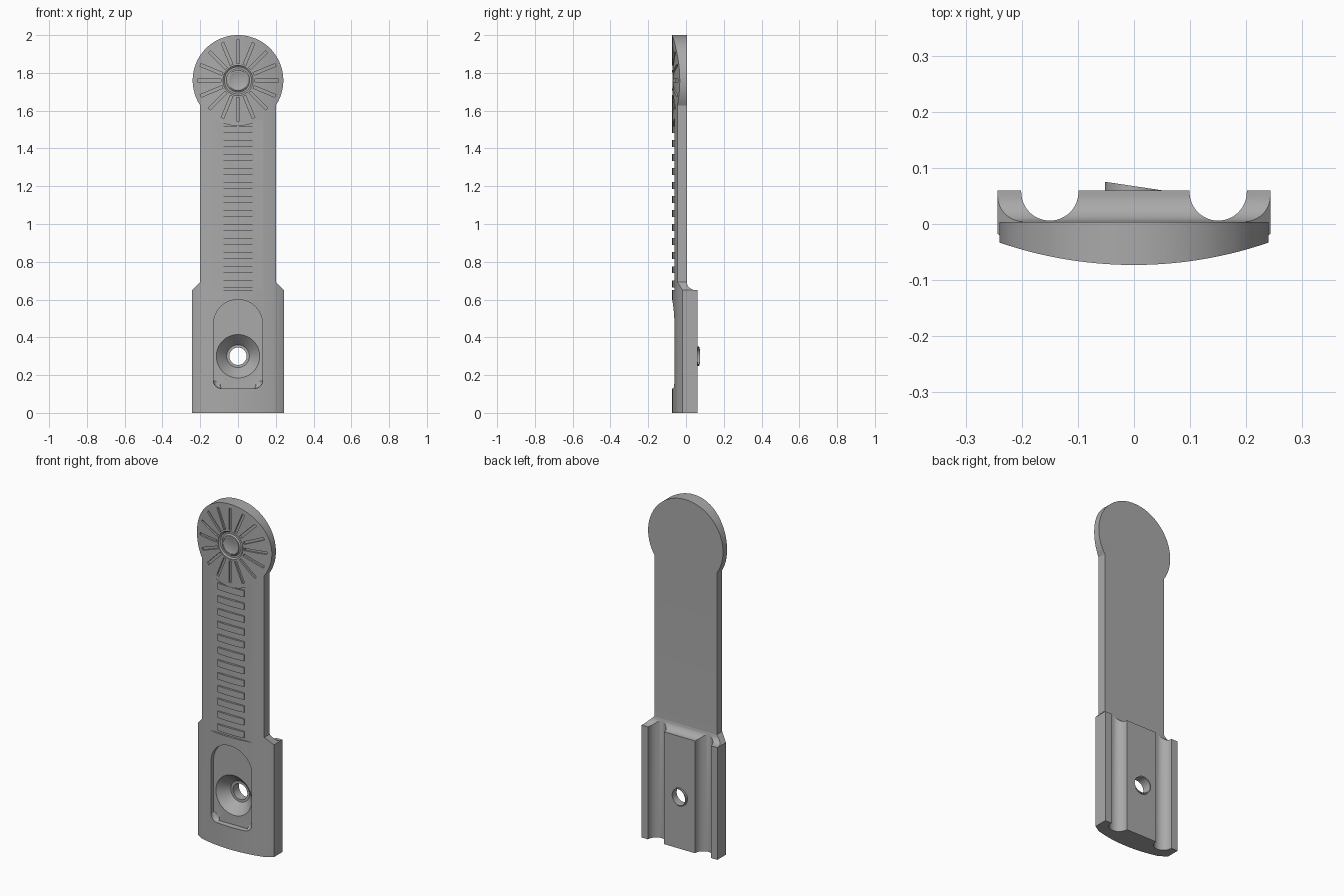
import bpy, bmesh
from math import sin, cos, pi, sqrt, radians
from mathutils import Matrix

if "Cube" in bpy.data.objects:
    bpy.data.objects.remove(bpy.data.objects["Cube"])

GREY = (0.4, 0.4, 0.4, 1)
mat = bpy.data.materials.new("plain_grey")
mat.use_nodes = True
mat.diffuse_color = GREY
mat.node_tree.nodes["Principled BSDF"].inputs["Base Color"].default_value = GREY

HEAD_Z, HEAD_R, HOLE_Z = 1.76, 0.24, 0.30
CURVE_R, CURVE_Y = 0.74, 0.667
BACK_Y, BASE_BACK = 0.004, 0.06


def front(x):
    return CURVE_Y - sqrt(CURVE_R ** 2 - x * x)


def arc(cx, cy, r, a0, a1, n=24):
    """Points on an arc, angles in degrees."""
    angles = [radians(a0 + (a1 - a0) * i / n) for i in range(n + 1)]
    return [(cx + r * cos(a), cy + r * sin(a)) for a in angles]


def mirrored(pts):
    """Close a right-hand half outline with its reflection."""
    return pts + [(-x, y) for x, y in reversed(pts)]


def finish(name, bm):
    bmesh.ops.recalc_face_normals(bm, faces=bm.faces)
    me = bpy.data.meshes.new(name)
    bm.to_mesh(me)
    bm.free()
    me.materials.append(mat)
    ob = bpy.data.objects.new(name, me)
    bpy.context.collection.objects.link(ob)
    return ob


def prism(name, pts, axis, lo, hi, fillet=0):
    """Extrude a 2D outline along an axis, optionally rounding the far end."""
    place = {"x": lambda p, t: (t, p[0], p[1]),
             "y": lambda p, t: (p[0], t, p[1]),
             "z": lambda p, t: (p[0], p[1], t)}[axis]
    bm = bmesh.new()
    a = [bm.verts.new(place(p, lo)) for p in pts]
    b = [bm.verts.new(place(p, hi)) for p in pts]
    bm.faces.new(a)
    end = bm.faces.new(b)
    for i in range(len(pts)):
        j = (i + 1) % len(pts)
        bm.faces.new((a[i], a[j], b[j], b[i]))
    if fillet:
        bmesh.ops.bevel(bm, geom=list(end.edges), offset=fillet, segments=5,
                        profile=0.5, affect="EDGES")
    return finish(name, bm)


def lathe(name, profile, z, closed=False, n=48):
    """Spin (radius, y) points about a y-directed axis at height z."""
    bm = bmesh.new()
    rings = [[bm.verts.new((r * cos(2 * pi * i / n), y, z + r * sin(2 * pi * i / n)))
              for i in range(n)] for r, y in profile]
    pairs = list(zip(rings, rings[1:]))
    if closed:
        pairs.append((rings[-1], rings[0]))
    else:
        bm.faces.new(rings[0])
        bm.faces.new(rings[-1])
    for p, q in pairs:
        for i in range(n):
            j = (i + 1) % n
            bm.faces.new((p[i], p[j], q[j], q[i]))
    return finish(name, bm)


def boolean(ob, tool, op="DIFFERENCE"):
    mod = ob.modifiers.new("cut", "BOOLEAN")
    mod.operation, mod.solver, mod.object = op, "EXACT", tool
    bpy.context.view_layer.objects.active = ob
    bpy.ops.object.modifier_apply(modifier=mod.name)
    bpy.data.objects.remove(tool)


def smooth(ob):
    bpy.ops.object.select_all(action="DESELECT")
    ob.select_set(True)
    bpy.context.view_layer.objects.active = ob
    bpy.ops.object.shade_smooth_by_angle(angle=radians(28))


# Body: front silhouette crossed with the curved, grooved section
half = [(0.243, 0), (0.243, 0.65), (0.2, 0.692)] + arc(0, HEAD_Z, HEAD_R, -33.6, 90, 36)[:-1]
body = prism("body", mirrored(half), "y", -0.12, 0.1)
curve = [(x, front(x)) for x in [0.27 * i / 20 for i in range(1, 21)]]
groove = arc(0.15, 0.057, 0.051, 0, -180)
section = curve + [(0.27, BASE_BACK), (0.201, BASE_BACK)] + groove + [(0.099, BASE_BACK)]
boolean(body, prism("section", mirrored(section), "z", -0.1, 2.1), "INTERSECT")

# Thin arm and head, joined to the thick base by a concave fillet
back = [(0.2, 0.65)] + arc(0.05, 0.696, 0.046, -90, -180, 12) + [(BACK_Y, 2.2), (0.2, 2.2)]
boolean(body, prism("back_cut", back, "x", -0.5, 0.5))

# Chamfered front corners of the base
for s in (-1, 1):
    corner = [(s * 0.2, front(0.2)), (s * 0.26, -0.007), (s * 0.26, -0.1), (s * 0.2, -0.1)]
    boolean(body, prism("corner_cut", corner, "z", -0.1, 0.72))

# Flat grip panel on the arm, ending at the round head
panel = [(-0.15, 0.65), (0.15, 0.65)] + arc(0, HEAD_Z, HEAD_R, -51, -129)
boolean(body, prism("panel_cut", panel, "y", -0.2, -0.061))

# Rounded pocket with a countersunk screw hole
pocket = (arc(0, 0.47, 0.13, 0, 180) + arc(-0.09, 0.17, 0.04, 180, 270, 8)
          + arc(0.09, 0.17, 0.04, 270, 360, 8))
boolean(body, prism("pocket_cut", pocket, "y", -0.15, -0.038, fillet=0.02))
sink = [(0.115, -0.06), (0.115, -0.038), (0.066, 0.012), (0.06, 0.02), (0.046, 0.02), (0.046, 0.15)]
boolean(body, lathe("screw_cut", sink, HOLE_Z))

# Hub ring and shallow dish on the head
hub = [(0.08, -0.1), (0.08, -0.066), (0.072, -0.06), (0.062, -0.06), (0.054, -0.066), (0.054, -0.1)]
boolean(body, lathe("hub_cut", hub, HEAD_Z, closed=True))
boolean(body, lathe("dish_cut", [(0.046, -0.1), (0.046, -0.07), (0.036, -0.066)], HEAD_Z))

# Radial slots around the hub
bm = bmesh.new()
for i in range(16):
    spin = Matrix.Rotation(i * pi / 8, 4, "Y")
    slot = (Matrix.Translation((0, -0.1, HEAD_Z)) @ spin @ Matrix.Translation((0.152, 0, 0))
            @ Matrix.Diagonal((0.125, 0.09, 0.015, 1)))
    bmesh.ops.create_cube(bm, size=1, matrix=slot)
# Follow the curved face so that every slot has the same depth
bmesh.ops.subdivide_edges(bm, edges=bm.edges, cuts=3, use_grid_fill=True)
for v in bm.verts:
    v.co.y = front(v.co.x) + (0.01 if v.co.y > -0.06 else v.co.y)
boolean(body, finish("slot_cut", bm))
smooth(body)

# Grip ribs across the panel
rib = [(0.17 * i / 12 - 0.085, front(0.17 * i / 12 - 0.085)) for i in range(13)]
rib += [(0.085, -0.05), (-0.085, -0.05)]
for i in range(12):
    z = 0.665 + 0.0743 * i
    smooth(prism(f"grip_rib_{i + 1}", rib, "z", z, z + 0.037))

# Sloped thread lip around the hole at the back
lip = lathe("thread_lip", [(0.046, 0.05), (0.052, 0.05), (0.052, 0.075), (0.046, 0.075)],
            HOLE_Z, closed=True)
for v in lip.data.vertices:
    if v.co.y > 0.06:
        v.co.y = min(0.075, 0.0675 - 0.15 * v.co.x)
smooth(lip)
